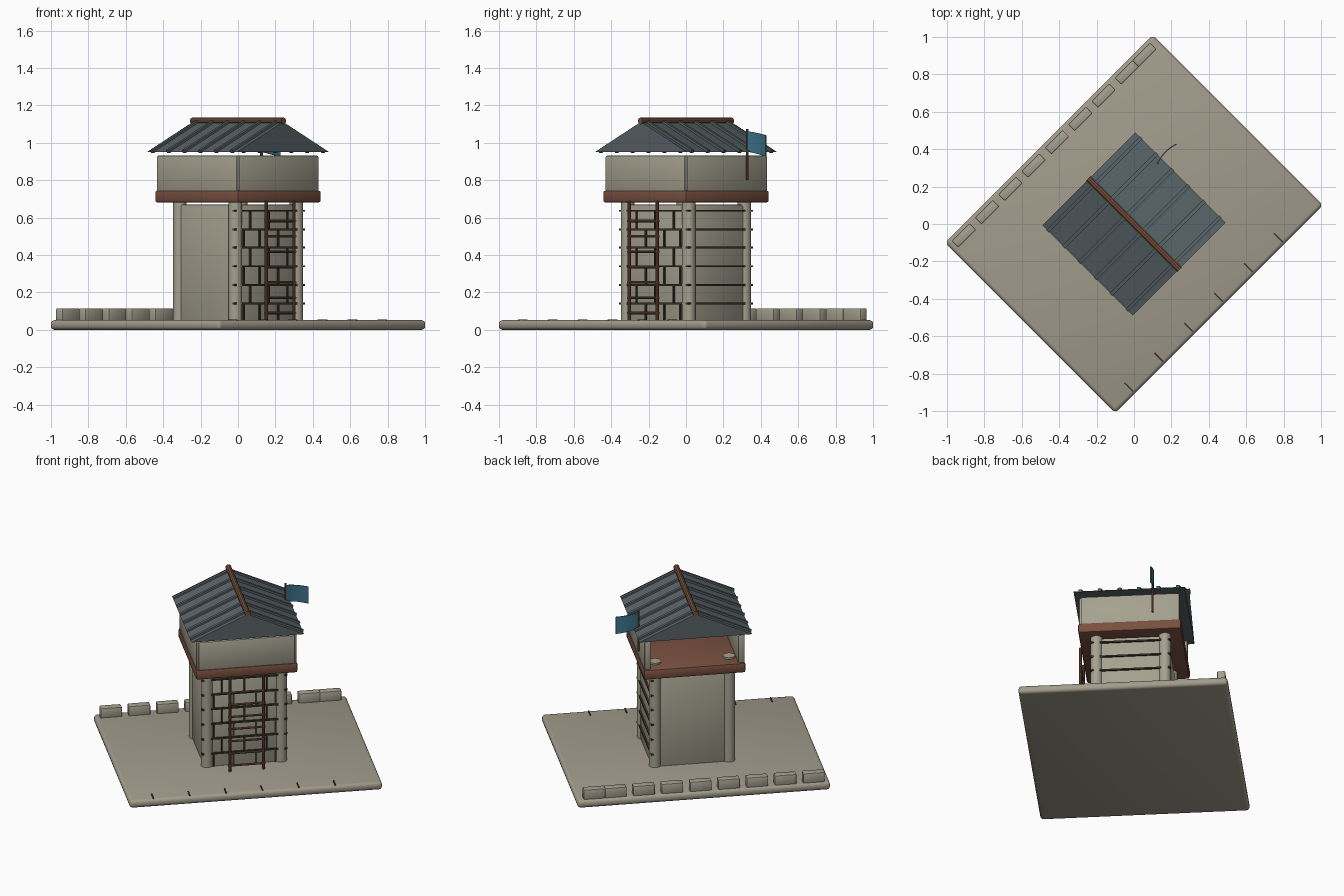
import bpy, bmesh, math
from mathutils import Matrix, Vector

if "Cube" in bpy.data.objects:
    bpy.data.objects.remove(bpy.data.objects["Cube"])

TURN = Matrix.Rotation(math.radians(45), 4, 'Z')   # everything is laid out square, then turned


def material(name, rgb):
    m = bpy.data.materials.new(name)
    m.diffuse_color = (*rgb, 1)
    m.use_nodes = True
    m.node_tree.nodes["Principled BSDF"].inputs["Base Color"].default_value = m.diffuse_color
    return m


STONE = material("stone", (0.38, 0.36, 0.28))
GROUND = material("paving", (0.36, 0.33, 0.26))
WOOD = material("red_brown_wood", (0.19, 0.08, 0.05))
ROOF = material("slate", (0.10, 0.125, 0.135))
JOINT = material("dark_joint", (0.045, 0.035, 0.022))
CLOTH = material("teal_cloth", (0.045, 0.17, 0.25))


def finish(name, bm, mat, bevel=0.0, segments=2):
    bmesh.ops.recalc_face_normals(bm, faces=bm.faces[:])
    if bevel:
        bmesh.ops.bevel(bm, geom=bm.edges[:], offset=bevel, segments=segments,
                        profile=0.5, affect='EDGES', clamp_overlap=True)
    bm.transform(TURN)
    mesh = bpy.data.meshes.new(name)
    bm.to_mesh(mesh)
    bm.free()
    mesh.materials.append(mat)
    ob = bpy.data.objects.new(name, mesh)
    bpy.context.collection.objects.link(ob)
    bpy.ops.object.select_all(action='DESELECT')
    ob.select_set(True)
    bpy.context.view_layer.objects.active = ob
    bpy.ops.object.shade_smooth_by_angle(angle=math.radians(35))
    return ob


def boxes(name, items, mat, bevel=0.0, segments=2):
    """items: (min corner, max corner) pairs"""
    bm = bmesh.new()
    for lo, hi in items:
        lo, hi = Vector(lo), Vector(hi)
        mtx = Matrix.Translation((lo + hi) / 2) @ Matrix.Diagonal((*(hi - lo), 1))
        bmesh.ops.create_cube(bm, size=1, matrix=mtx)
    return finish(name, bm, mat, bevel, segments)


def rods(name, items, radius, mat, sides=10):
    """items: (start, end) pairs"""
    bm = bmesh.new()
    for a, b in items:
        a, b = Vector(a), Vector(b)
        d = b - a
        mtx = Matrix.Translation((a + b) / 2) @ d.to_track_quat('Z', 'Y').to_matrix().to_4x4()
        bmesh.ops.create_cone(bm, cap_ends=True, segments=sides, radius1=radius,
                              radius2=radius, depth=d.length, matrix=mtx)
    return finish(name, bm, mat)


# Paved base with rounded edges
boxes("base_slab", [((-.785, -.643, 0), (.785, .643, .052))], GROUND, .02, 3)

# Row of parapet blocks, the last two touching
boxes("parapet_blocks",
      [((u - .067, .575, .045), (u + .067, .625, .115))
       for u in [-.686 + .176 * i for i in range(8)] + [.678]], STONE, .006)

# Short joints along the opposite edge
boxes("edge_joints",
      [((-.636 + .226 * i - .004, -.63, .045), (-.636 + .226 * i + .004, -.565, .056))
       for i in range(6)], JOINT)

# Tower: panels and round corner pillars
boxes("tower_walls", [((-.25, -.2, .04), (.25, .2, .67)),
                      ((-.215, -.23, .04), (.215, .23, .67))], STONE, .01)
rods("corner_pillars", [((u, v, .04), (u, v, .757)) for u in (-.23, .23) for v in (-.21, .21)],
     .037, STONE, 20)

# Masonry joints: level courses on two sides, upright joints on the ladder side
courses = [.14, .24, .34, .44, .537, .637]
bars = []
for z in courses:
    bars.append(((-.265, -.241, z - .005), (.265, -.222, z + .005)))
    bars.append(((.242, -.245, z - .005), (.261, .245, z + .005)))
for row, (z0, z1) in enumerate(zip([.05] + courses[:-1], courses)):
    for u in ((-.14, 0, .14) if row % 2 else (-.19, -.07, .07, .19)):
        bars.append(((u - .005, -.238, z0), (u + .005, -.222, z1)))
boxes("masonry_joints", bars, JOINT)

# Ladder
rods("ladder_rails", [((u, -.321, .045), (u, -.321, .69)) for u in (-.107, .103)], .009, WOOD)
rods("ladder_rungs", [((-.118, -.321, .09 + .082 * i), (.114, -.321, .09 + .082 * i))
                      for i in range(7)], .007, WOOD, 8)

# Lookout deck and three parapet walls, open at the back
boxes("deck", [((-.316, -.316, .68), (.316, .316, .746))], WOOD, .012)
boxes("lookout_walls", [((-.312, -.3, .74), (-.272, .305, .932)),
                        ((.272, -.3, .74), (.312, .305, .932)),
                        ((-.3, -.312, .74), (.3, -.272, .932))], STONE, .008)

# Gabled roof
HALF, LEN, EAVE, TOP = .35, .341, .95, 1.112
bm = bmesh.new()
ends = [[bm.verts.new((u, v, z)) for u, z in ((-HALF, EAVE), (HALF, EAVE), (0, TOP))]
        for v in (-LEN, LEN)]
for tri in ends:
    bm.faces.new(tri)
for i in range(3):
    j = (i + 1) % 3
    bm.faces.new((ends[0][i], ends[0][j], ends[1][j], ends[1][i]))
finish("roof", bm, ROOF)

# Raised seams down both slopes
bm = bmesh.new()
slope = math.atan2(TOP - EAVE, HALF)
run = math.hypot(HALF, TOP - EAVE)
for side in (-1, 1):
    for i in range(6):
        mtx = (Matrix.Translation((side * HALF / 2, -.3 + .12 * i, (EAVE + TOP) / 2 + .003))
               @ Matrix.Rotation(side * slope, 4, 'Y') @ Matrix.Diagonal((run, .02, .018, 1)))
        bmesh.ops.create_cube(bm, size=1, matrix=mtx)
finish("roof_seams", bm, ROOF)
rods("ridge_beam", [((0, -.345, 1.117), (0, .345, 1.117))], .018, WOOD, 10)

# Flag pole on the side wall with a drooping cloth
rods("flag_pole", [((.32, .142, .8), (.32, .142, 1.073))], .007, WOOD, 8)
bm = bmesh.new()
steps = 4
rings = []
for i in range(steps + 1):
    t = i / steps
    u, v = .322 + .14 * t, .142 + .012 * math.sin(t * math.pi)
    top, low = 1.062 - .022 * t, .953 - .026 * t
    rings.append([bm.verts.new(p) for p in ((u, v - .003, low), (u, v + .003, low),
                                            (u, v + .003, top), (u, v - .003, top))])
for a, b in zip(rings, rings[1:]):
    for k in range(4):
        bm.faces.new((a[k], a[(k + 1) % 4], b[(k + 1) % 4], b[k]))
bm.faces.new(rings[0])
bm.faces.new(rings[-1])
finish("flag", bm, CLOTH)
